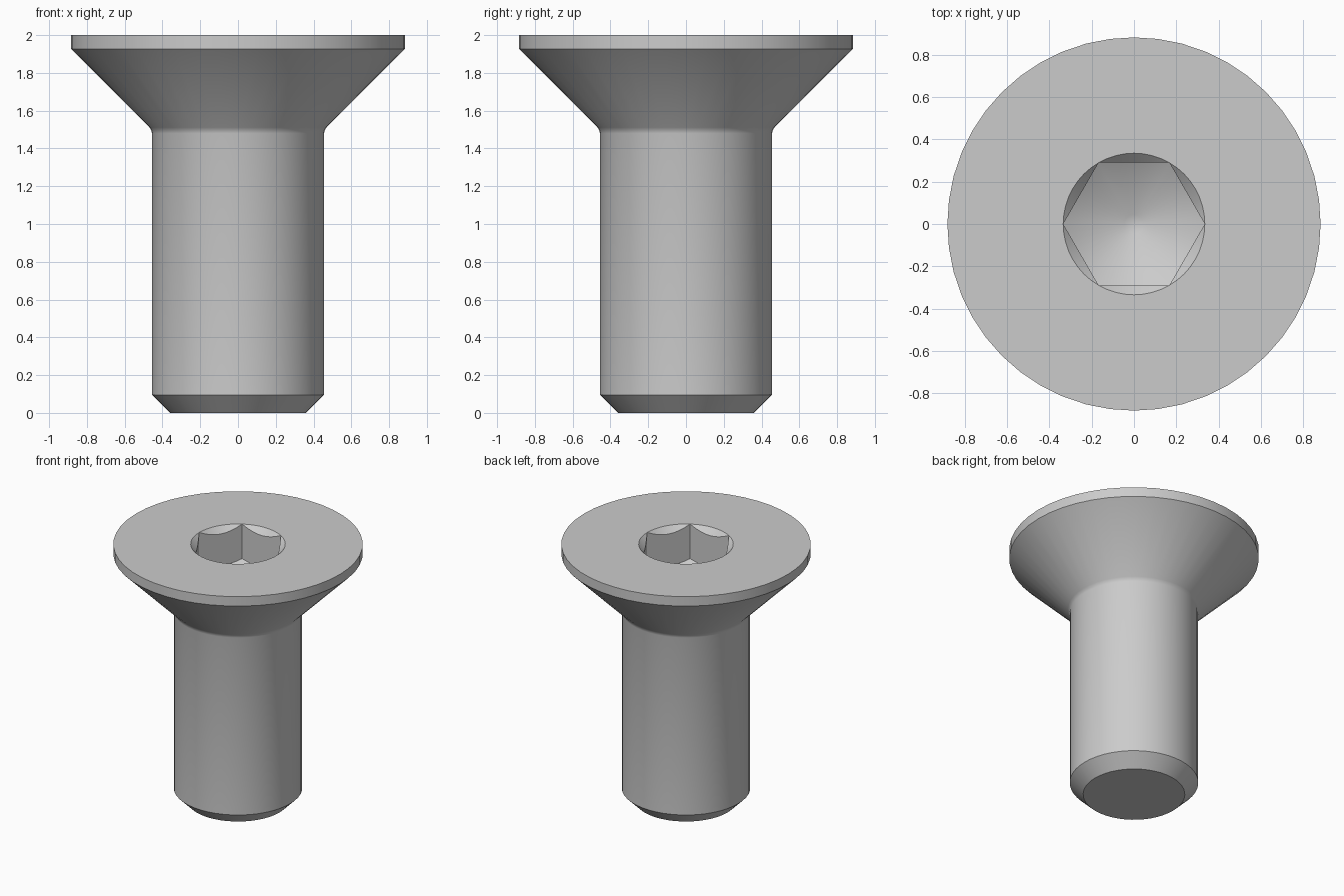
import bpy
import bmesh
from math import cos, sin, tan, pi, radians

cube = bpy.data.objects.get("Cube")
if cube:
    bpy.data.objects.remove(cube, do_unlink=True)

SEGMENTS = 48          # multiple of six, so the socket corners fall on vertices
SOCKET_R = 0.335       # corner radius of the hex socket
SOCKET_FLOOR = 1.73    # height of the floor at the socket corners
TIP_R = 0.045
FLOOR_SLOPE = tan(radians(30))

steel = bpy.data.materials.new("grey steel")
steel.use_nodes = True
colour = (0.6, 0.6, 0.6, 1.0)
steel.diffuse_color = colour
steel.node_tree.nodes["Principled BSDF"].inputs["Base Color"].default_value = colour


def hex_radius(angle):
    """Distance from the axis to the hexagon side at this angle."""
    return SOCKET_R * cos(pi / 6) / cos(angle % (pi / 3) - pi / 6)


def circle(radius, z):
    return lambda angle: (radius, z)


def chamfer_edge(angle):
    r = hex_radius(angle)
    return r, 2 - (SOCKET_R - r)


def floor_edge(angle):
    r = hex_radius(angle)
    return r, SOCKET_FLOOR - (SOCKET_R - r) * FLOOR_SLOPE


rings = [
    # shank with chamfered end
    circle(0.36, 0), circle(0.455, 0.095), circle(0.455, 1.48),
    # small fillet, countersunk head and rim
    circle(0.459, 1.494), circle(0.468, 1.511),
    circle(0.883, 1.926), circle(0.883, 2),
    # socket lead-in, hex walls and drilled floor
    circle(SOCKET_R, 2), chamfer_edge, floor_edge,
    circle(TIP_R, SOCKET_FLOOR - (SOCKET_R - TIP_R) * FLOOR_SLOPE),
]

bm = bmesh.new()
loops = []
for ring in rings:
    loop = []
    for i in range(SEGMENTS):
        a = 2 * pi * i / SEGMENTS
        r, z = ring(a)
        loop.append(bm.verts.new((r * cos(a), r * sin(a), z)))
    loops.append(loop)

for low, high in zip(loops, loops[1:]):
    for i in range(SEGMENTS):
        j = (i + 1) % SEGMENTS
        bm.faces.new((low[i], low[j], high[j], high[i]))
bm.faces.new(loops[0][::-1])
bm.faces.new(loops[-1])

# the lead-in vanishes at the six socket corners
bmesh.ops.remove_doubles(bm, verts=bm.verts, dist=0.0001)
bmesh.ops.recalc_face_normals(bm, faces=bm.faces)

mesh = bpy.data.meshes.new("countersunk_screw")
bm.to_mesh(mesh)
bm.free()
mesh.materials.append(steel)
screw = bpy.data.objects.new("countersunk_screw", mesh)
bpy.context.collection.objects.link(screw)

bpy.ops.object.select_all(action="DESELECT")
screw.select_set(True)
bpy.context.view_layer.objects.active = screw
bpy.ops.object.shade_smooth_by_angle(angle=radians(35))
